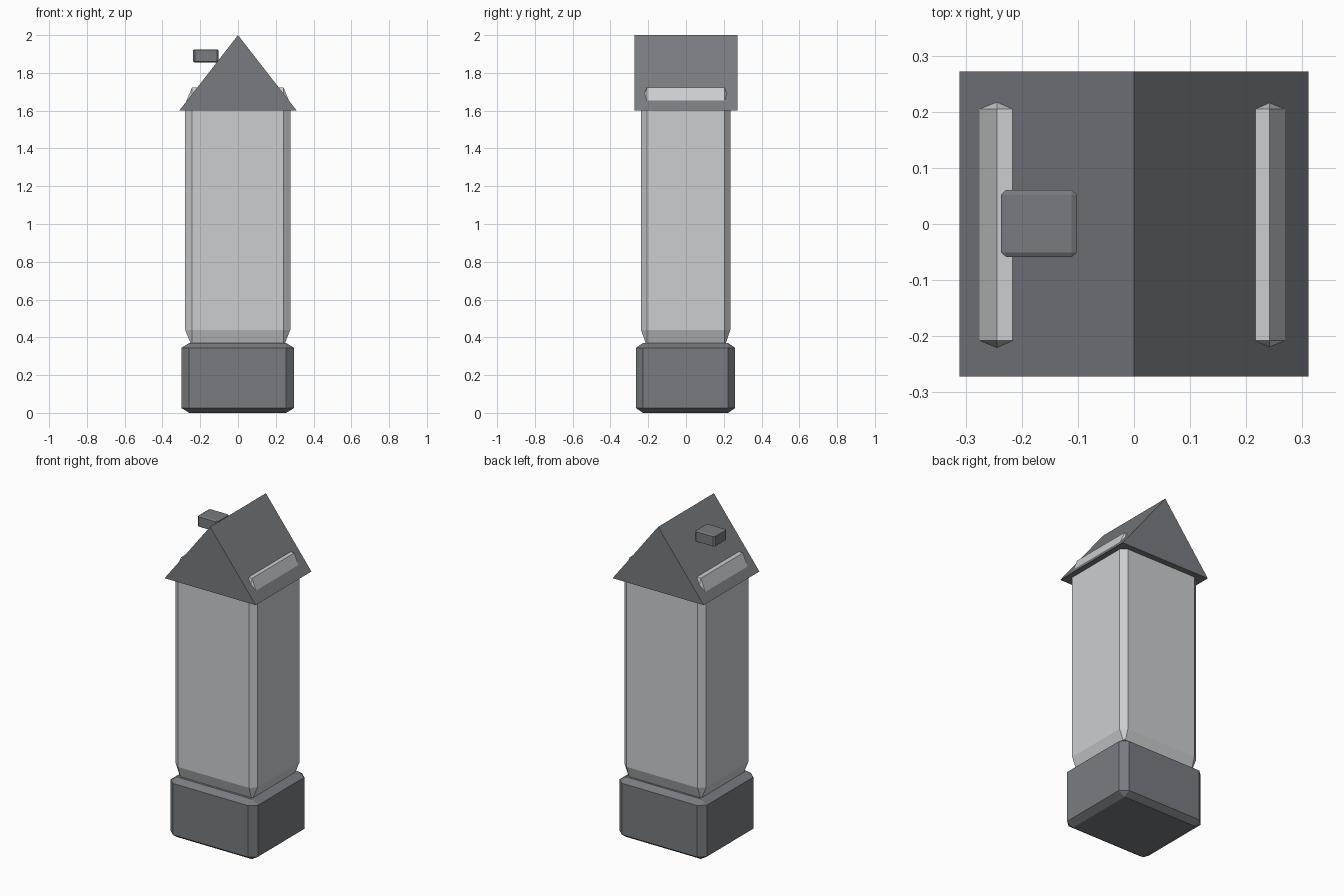
import bpy

cube = bpy.data.objects.get("Cube")
if cube:
    bpy.data.objects.remove(cube, do_unlink=True)


def make_material(name, color):
    mat = bpy.data.materials.new(name)
    mat.use_nodes = True
    mat.diffuse_color = color
    mat.node_tree.nodes["Principled BSDF"].inputs["Base Color"].default_value = color
    return mat


dark_grey = make_material("dark grey", (0.187, 0.202, 0.22, 1))
light_grey = make_material("light grey", (0.60, 0.625, 0.64, 1))


def chamfered_block(name, low, high, bevel, mat):
    """Unit cube stretched between two corners, its chamfer stretching along."""
    bpy.ops.mesh.primitive_cube_add(size=1)
    obj = bpy.context.object
    obj.name = name
    obj.location = [(a + b) / 2 for a, b in zip(low, high)]
    obj.scale = [b - a for a, b in zip(low, high)]
    mod = obj.modifiers.new("chamfer", "BEVEL")
    mod.width = bevel
    mod.segments = 1
    obj.data.materials.append(mat)
    return obj


# Plinth, tower shaft and small chimney
chamfered_block("plinth", (-0.30, -0.265, 0), (0.297, 0.26, 0.37), 0.07, dark_grey)
chamfered_block("tower_shaft", (-0.28, -0.238, 0.352), (0.277, 0.235, 1.722), 0.064, light_grey)
chamfered_block("chimney", (-0.237, -0.059, 1.855), (-0.102, 0.061, 1.925), 0.07, dark_grey)

# Gabled roof: triangular profile extended front to back
half_width, half_depth, eaves, ridge = 0.311, 0.272, 1.60, 2.0
profile = [(-half_width, eaves), (half_width, eaves), (0, ridge)]
verts = [(x, y, z) for y in (-half_depth, half_depth) for x, z in profile]
faces = [(0, 1, 2), (5, 4, 3)]
for i in range(3):
    j = (i + 1) % 3
    faces.append((j, i, i + 3, j + 3))
mesh = bpy.data.meshes.new("roof")
mesh.from_pydata(verts, [], faces)
mesh.materials.append(dark_grey)
bpy.context.collection.objects.link(bpy.data.objects.new("roof", mesh))
